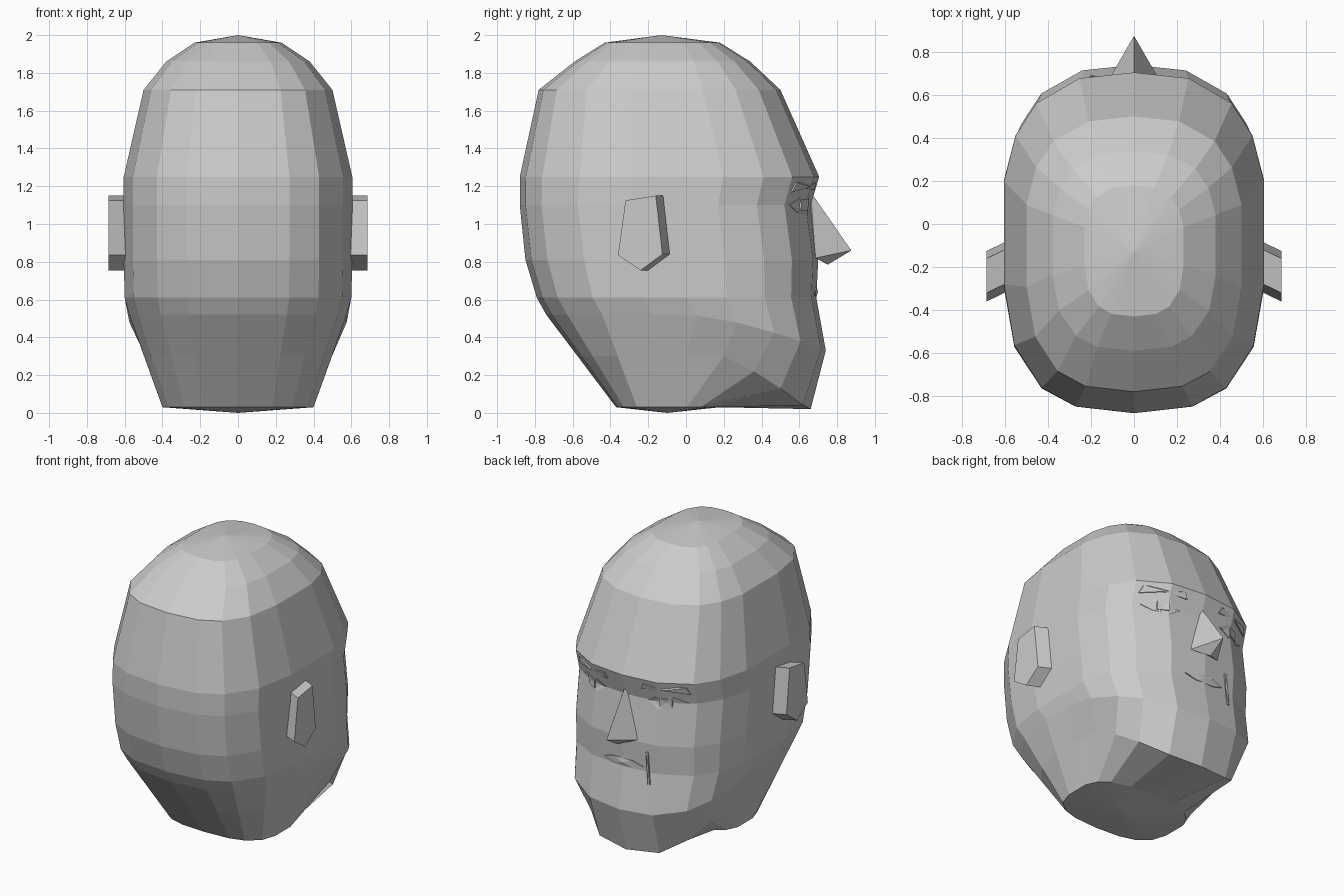
import bpy
import bmesh
from mathutils import Vector
from mathutils.bvhtree import BVHTree

default_cube = bpy.data.objects.get("Cube")
if default_cube:
    bpy.data.objects.remove(default_cube, do_unlink=True)

# One plain grey for the whole bust
grey = bpy.data.materials.new("plain_grey")
grey.use_nodes = True
colour = (0.6, 0.6, 0.6, 1)
grey.diffuse_color = colour
grey.node_tree.nodes["Principled BSDF"].inputs["Base Color"].default_value = colour


def make_object(name, bm):
    """Turn a bmesh into a flat-shaded grey object."""
    bmesh.ops.recalc_face_normals(bm, faces=bm.faces[:])
    mesh = bpy.data.meshes.new(name)
    bm.to_mesh(mesh)
    bm.free()
    mesh.materials.append(grey)
    obj = bpy.data.objects.new(name, mesh)
    bpy.context.collection.objects.link(obj)
    return obj


def bridge(bm, lower, upper):
    """Join two vertex loops of equal length with quads."""
    count = len(lower)
    for i in range(count):
        j = (i + 1) % count
        bm.faces.new((lower[i], lower[j], upper[j], upper[i]))


def fan(bm, loop, centre):
    """Close a loop with triangles around a centre point."""
    hub = bm.verts.new(centre)
    for i, vert in enumerate(loop):
        bm.faces.new((vert, loop[(i + 1) % len(loop)], hub))


# Half cross-section of the skull, from back to face: share of width, share of depth
SECTION = [(0, -1), (.45, -.96), (.71, -.85), (.92, -.6), (1, -.24), (1, .08),
           (1, .36), (.91, .63), (.75, .82), (.42, .965), (0, 1)]


def half_ring(z, width, back, front, drop=0.0):
    """Half section at a height; drop lowers it progressively toward the face."""
    middle, reach = (back + front) / 2, (front - back) / 2
    return [Vector((u * width, middle + v * reach, z - drop * max(v, 0) ** 1.5))
            for u, v in SECTION]


# Head: lofted rings from crown to neck
crown_to_mouth = [
    (1.96, .23, -.43, .18),
    (1.86, .38, -.59, .34),
    (1.71, .50, -.78, .50),
    (1.25, .605, -.88, .705),
    (1.10, .605, -.88, .66),
    (.81, .605, -.85, .70),
    (.61, .60, -.79, .69),
]
halves = [half_ring(*ring) for ring in crown_to_mouth]
jaw = half_ring(.52, .575, -.74, .74, drop=.19)
neck = half_ring(.03, .40, -.37, .18)

# Jaw edge runs to the chin in front and blends into the neck behind
chin = [a.lerp(b, .45) for a, b in zip(jaw[:6], neck[:6])]
chin += [Vector(p) for p in ((.49, .2, .3), (.45, .36, .22), (.38, .5, .13),
                             (.23, .62, .04), (0, .66, .02))]
halves += [jaw, chin, neck]

head_bm = bmesh.new()
loops = []
for half in halves:
    mirrored = [Vector((-p.x, p.y, p.z)) for p in half[-2:0:-1]]
    loops.append([head_bm.verts.new(p) for p in half + mirrored])
for upper, lower in zip(loops, loops[1:]):
    bridge(head_bm, lower, upper)
fan(head_bm, loops[0], (0, -.13, 2))
fan(head_bm, loops[-1], (0, -.1, 0))
bmesh.ops.recalc_face_normals(head_bm, faces=head_bm.faces[:])
surface = BVHTree.FromBMesh(head_bm)
make_object("head", head_bm)


# Thin facial details laid onto the face
def plate(name, outline, thickness=.007):
    bm = bmesh.new()

    def on_face(x, z, lift):
        hit = surface.ray_cast(Vector((x, 2, z)), Vector((0, -1, 0)))[0]
        return hit + Vector((0, lift, 0))

    inner = [bm.verts.new(on_face(x, z, -.002)) for x, z in outline]
    outer = [bm.verts.new(on_face(x, z, thickness)) for x, z in outline]
    bridge(bm, inner, outer)
    cx = sum(x for x, z in outline) / len(outline)
    cz = sum(z for x, z in outline) / len(outline)
    fan(bm, outer, on_face(cx, cz, thickness))
    make_object(name, bm)


EYE = [(.16, 1.1), (.23, 1.14), (.33, 1.14), (.41, 1.1), (.34, 1.06), (.24, 1.05)]
IRIS = [(.25, 1.13), (.32, 1.13), (.32, 1.07), (.25, 1.07)]
BROW = [(.13, 1.18), (.15, 1.22), (.41, 1.22), (.43, 1.17), (.3, 1.19)]

# Ear outline as depth and height, extruded outward and swept back
EAR = [(-.36, .835), (-.32, 1.125), (-.16, 1.15), (-.125, .84), (-.24, .755)]

for side, label in ((1, "left"), (-1, "right")):
    for part, outline, lift in (("eye", EYE, .004), ("iris", IRIS, .008),
                                ("eyebrow", BROW, .009)):
        plate(f"{label}_{part}", [(side * x, z) for x, z in outline], lift)

    ear_bm = bmesh.new()
    root = [ear_bm.verts.new((side * .54, y + .07, z)) for y, z in EAR]
    rim = [ear_bm.verts.new((side * .685, y, z)) for y, z in EAR]
    bridge(ear_bm, root, rim)
    ear_bm.faces.new(root)
    ear_bm.faces.new(rim)
    make_object(f"{label}_ear", ear_bm)

plate("mouth", [(-.15, .64), (-.07, .665), (.07, .665), (.15, .64), (.07, .615), (-.07, .615)])
plate("cheek_scar", [(-.17, .75), (-.185, .75), (-.205, .53), (-.19, .53)])

# Nose: faceted wedge with a pointed tip
nose_bm = bmesh.new()
base = [nose_bm.verts.new(p) for p in ((0, .66, 1.17), (.11, .685, .82),
                                       (0, .75, .785), (-.11, .685, .82))]
fan(nose_bm, base, (0, .875, .86))
fan(nose_bm, base, (0, .62, .88))
make_object("nose", nose_bm)
